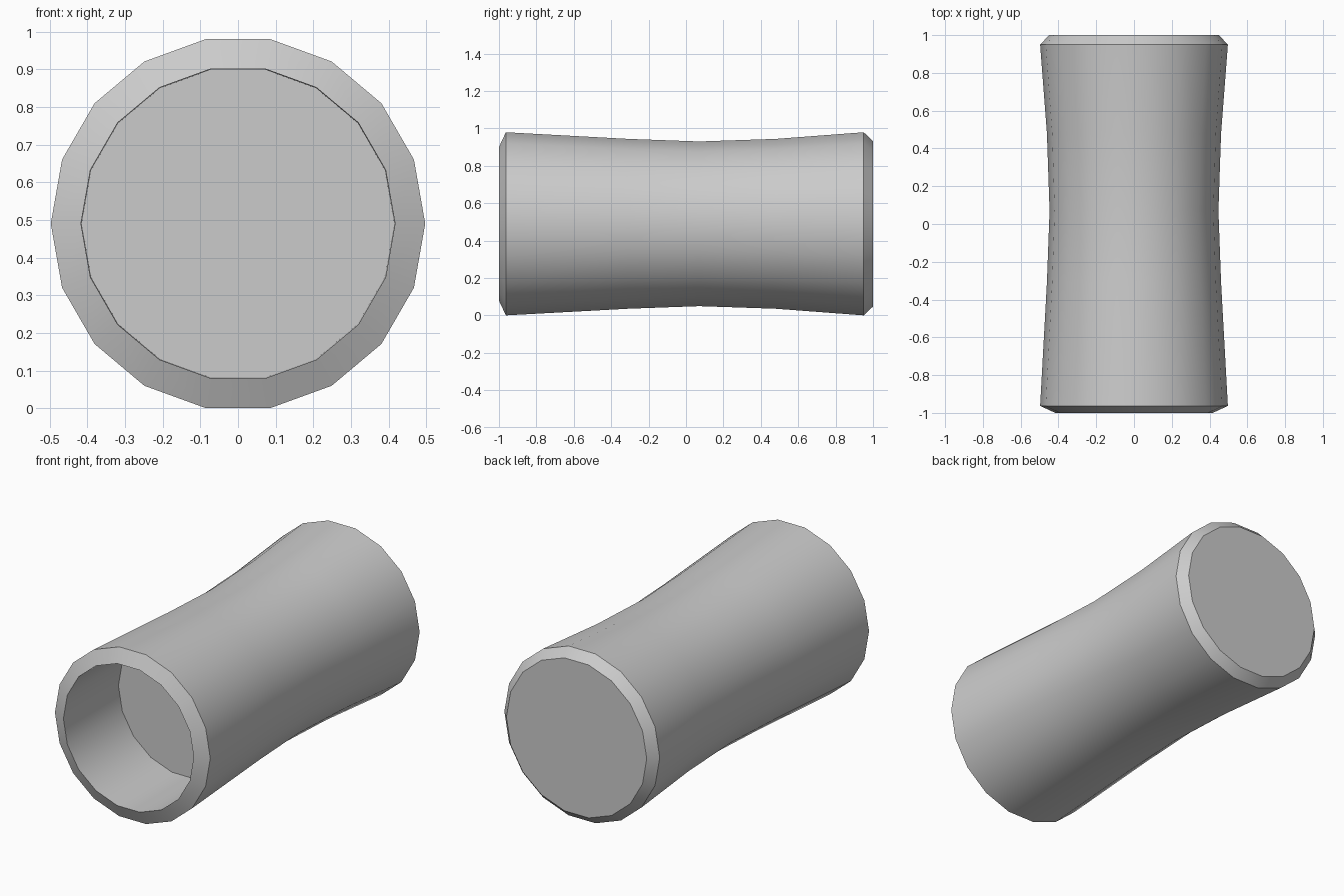
import bpy
import bmesh
from math import cos, sin, pi, radians

if "Cube" in bpy.data.objects:
    bpy.data.objects.remove(bpy.data.objects["Cube"])

SIDES = 18
CENTRE_Z = 0.49

# (y, radius) from the socket floor, over the front rim, along the waist to the back cap
PROFILE = [
    (-0.50, 0.415),
    (-1.00, 0.417),
    (-0.963, 0.497),
    (-0.31, 0.461),
    (0.07, 0.447),
    (0.48, 0.461),
    (0.95, 0.497),
    (1.00, 0.449),
]


def add_ring(bm, y, r):
    angles = [2 * pi * i / SIDES for i in range(SIDES)]
    return [bm.verts.new((r * cos(a), y, CENTRE_Z + r * sin(a))) for a in angles]


# Waisted barrel with a blind socket in the front end
bm = bmesh.new()
rings = [add_ring(bm, y, r) for y, r in PROFILE]
for a, b in zip(rings, rings[1:]):
    for i in range(SIDES):
        j = (i + 1) % SIDES
        bm.faces.new((a[i], a[j], b[j], b[i]))

# Socket floor and back cap
bm.faces.new(rings[0])
bm.faces.new(rings[-1])
bmesh.ops.recalc_face_normals(bm, faces=bm.faces)

mesh = bpy.data.meshes.new("waisted_barrel")
bm.to_mesh(mesh)
bm.free()
barrel = bpy.data.objects.new("waisted_barrel", mesh)
bpy.context.collection.objects.link(barrel)

# Smooth sides, sharp rims
bpy.context.view_layer.objects.active = barrel
barrel.select_set(True)
bpy.ops.object.shade_smooth_by_angle(angle=radians(30))
